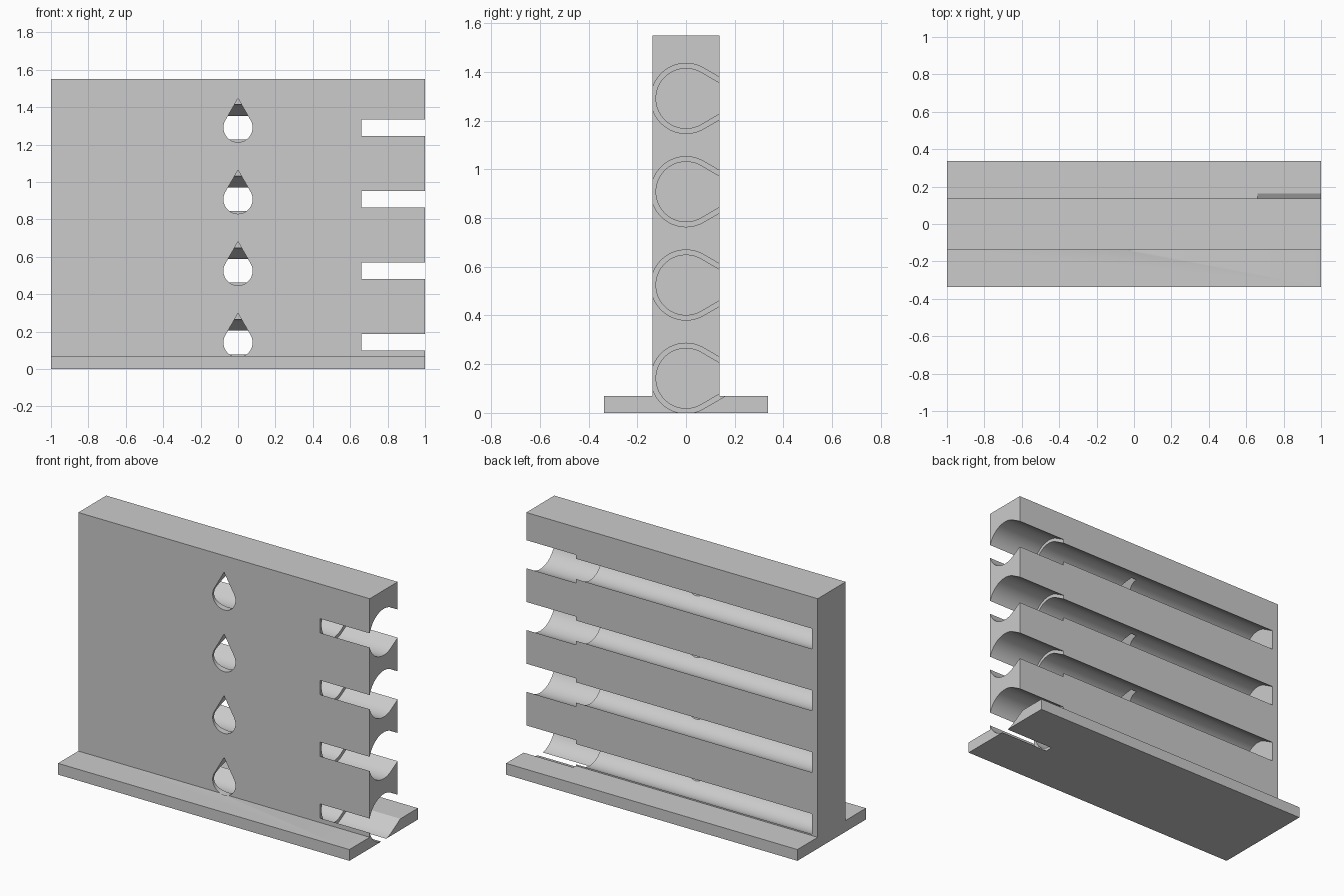
import bpy
import bmesh
import math
from mathutils import Matrix, Vector

cube = bpy.data.objects.get("Cube")
if cube:
    bpy.data.objects.remove(cube, do_unlink=True)

HALF_WALL, HALF_BASE = 0.137, 0.336
BASE_TOP, HEIGHT = 0.07, 1.55
BORE, WIDE_BORE, HOLE = 0.123, 0.144, 0.078
FIRST_ROW, SPACING, ROWS = 0.142, 0.383, 4

grey = bpy.data.materials.new("plain_grey")
grey.use_nodes = True
colour = (0.6, 0.6, 0.6, 1)
grey.diffuse_color = colour
grey.node_tree.nodes["Principled BSDF"].inputs["Base Color"].default_value = colour


def prism(name, points, offset):
    """Extrude a closed outline of 3D points along an offset."""
    bm = bmesh.new()
    face = bm.faces.new([bm.verts.new(p) for p in points])
    extruded = bmesh.ops.extrude_face_region(bm, geom=[face])["geom"]
    verts = [g for g in extruded if isinstance(g, bmesh.types.BMVert)]
    bmesh.ops.translate(bm, verts=verts, vec=offset)
    bmesh.ops.recalc_face_normals(bm, faces=bm.faces)
    mesh = bpy.data.meshes.new(name)
    bm.to_mesh(mesh)
    bm.free()
    mesh.materials.append(grey)
    obj = bpy.data.objects.new(name, mesh)
    bpy.context.collection.objects.link(obj)
    return obj


def teardrop(radius, steps=56):
    """Circle with a tangent point at twice the radius along the first axis."""
    start = math.radians(60)
    sweep = 2 * math.pi - 2 * start
    arc = [start + sweep * i / steps for i in range(steps + 1)]
    return [(2 * radius, 0)] + [(radius * math.cos(a), radius * math.sin(a)) for a in arc]


# Upright wall with a wide foot, as one T-shaped section
side = [(HALF_BASE, 0), (HALF_BASE, BASE_TOP), (HALF_WALL, BASE_TOP), (HALF_WALL, HEIGHT)]
outline = side + [(-y, z) for y, z in reversed(side)]
rack = prism("wall_rack", [(-1, y, z) for y, z in outline], Vector((2, 0, 0)))

# Cutters for each row: long bore, wider end bore, front finger hole
cutters = []
for row in range(ROWS):
    z0 = FIRST_ROW + SPACING * row
    for name, radius, x0, x1 in (("long_bore", BORE, -0.96, 0.7),
                                 ("wide_bore", WIDE_BORE, 0.66, 1.1)):
        points = [(x0, a, z0 + b) for a, b in teardrop(radius)]
        cutters.append(prism(name, points, Vector((x1 - x0, 0, 0))))
    points = [(b, -0.145, z0 + a) for a, b in teardrop(HOLE)]
    cutters.append(prism("finger_hole", points, Vector((0, 0.145, 0))))

for cutter in cutters:
    cutter.hide_render = True
    cut = rack.modifiers.new(cutter.name, "BOOLEAN")
    cut.operation = "DIFFERENCE"
    cut.solver = "EXACT"
    cut.object = cutter

# Bake the cuts and drop the cutters
bpy.context.view_layer.update()
evaluated = rack.evaluated_get(bpy.context.evaluated_depsgraph_get())
rack_mesh = bpy.data.meshes.new_from_object(evaluated)
rack.modifiers.clear()
rack.data = rack_mesh
for cutter in cutters:
    bpy.data.objects.remove(cutter, do_unlink=True)

# Smooth bores, crisp edges
bpy.ops.object.select_all(action="DESELECT")
rack.select_set(True)
bpy.context.view_layer.objects.active = rack
bpy.ops.object.shade_smooth_by_angle(angle=math.radians(25))
